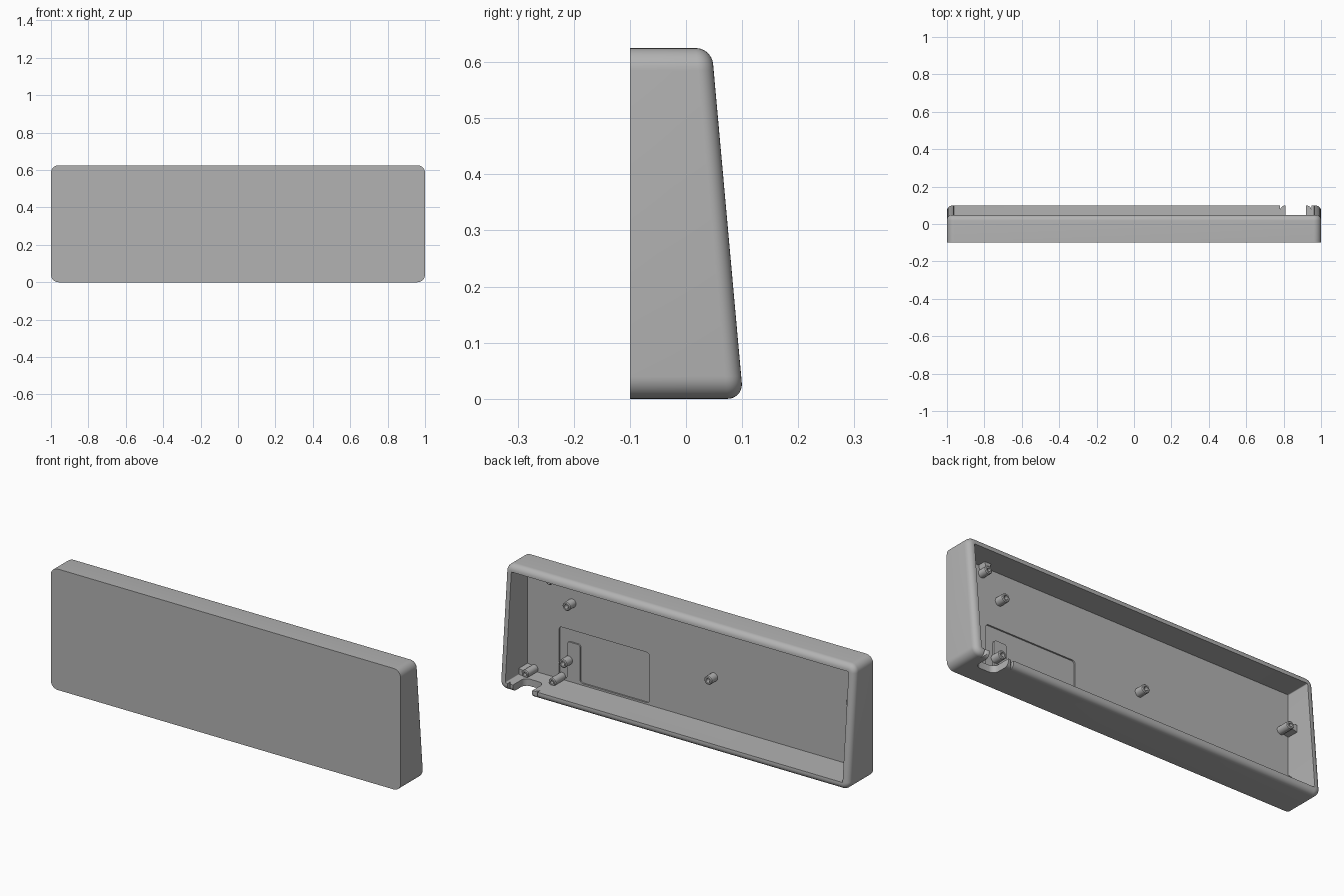
import bpy, bmesh, math
from mathutils import Vector

if "Cube" in bpy.data.objects:
    bpy.data.objects.remove(bpy.data.objects["Cube"], do_unlink=True)

grey = bpy.data.materials.new("plain_grey")
grey.use_nodes = True
GREY = (0.45, 0.45, 0.45, 1)
grey.diffuse_color = GREY
grey.node_tree.nodes["Principled BSDF"].inputs["Base Color"].default_value = GREY

H = 0.625        # height
WALL = 0.036     # wall thickness
CORNER = 0.04    # outer corner radius
RIM = 0.028      # rounding of the rim
BACK, FLOOR = -0.1, -0.085


def finish(bm, name):
    bmesh.ops.recalc_face_normals(bm, faces=bm.faces)
    mesh = bpy.data.meshes.new(name)
    bm.to_mesh(mesh)
    bm.free()
    mesh.materials.append(grey)
    ob = bpy.data.objects.new(name, mesh)
    bpy.context.collection.objects.link(ob)
    return ob


def smooth(ob):
    bpy.ops.object.select_all(action='DESELECT')
    ob.select_set(True)
    bpy.context.view_layer.objects.active = ob
    bpy.ops.object.shade_smooth_by_angle(angle=math.radians(35))


def skin(bm, rings, cap=True):
    """Bridge a list of equal closed rings and cap both ends."""
    rings = [[bm.verts.new(p) for p in r] for r in rings]
    n = len(rings[0])
    for a, b in zip(rings, rings[1:]):
        for i in range(n):
            j = (i + 1) % n
            bm.faces.new((a[i], a[j], b[j], b[i]))
    if cap:
        bm.faces.new(rings[0])
        bm.faces.new(rings[-1])


def prism(name, points, lo, hi, along, radius=0):
    """Extrude a 2D outline along y or z, rounding its corners."""
    def place(p, t):
        return Vector((p[0], t, p[1])) if along == 'y' else Vector((p[0], p[1], t))
    bm = bmesh.new()
    skin(bm, [[place(p, t) for p in points] for t in (lo, hi)])
    if radius:
        axis = place((0, 0), 1)
        edges = [e for e in bm.edges
                 if abs((e.verts[0].co - e.verts[1].co).normalized().dot(axis)) > 0.99]
        bmesh.ops.bevel(bm, geom=edges, offset=radius, segments=5,
                        profile=0.5, affect='EDGES')
    return finish(bm, name)


def cut(target, cutter):
    cutter.hide_render = True
    mod = target.modifiers.new("cut", 'BOOLEAN')
    mod.object, mod.operation, mod.solver = cutter, 'DIFFERENCE', 'EXACT'
    bpy.context.view_layer.objects.active = target
    bpy.ops.object.modifier_apply(modifier=mod.name)
    bpy.data.objects.remove(cutter, do_unlink=True)


# Tray: open box with a sloping, rounded rim
def outline(inset, height):
    ring = []
    for k, (sx, sz) in enumerate(((1, 1), (-1, 1), (-1, -1), (1, -1))):
        for i in range(9):
            a = (k + i / 8) * math.pi / 2
            x = sx * (1 - CORNER) + (CORNER - inset) * math.cos(a)
            z = H / 2 + sz * (H / 2 - CORNER) + (CORNER - inset) * math.sin(a)
            ring.append((x, height(z), z))
    return ring


def slope(z, drop=0):
    return 0.102 - 0.09 * z - drop


rings = [outline(0, lambda z: BACK)]
for i in range(8):
    a = i / 7 * math.pi / 2
    drop = RIM * (1 - math.sin(a))
    rings.append(outline(RIM * (1 - math.cos(a)), lambda z: slope(z, drop)))
rings += [outline(WALL, slope), outline(WALL, lambda z: FLOOR)]
bm = bmesh.new()
skin(bm, rings)
tray = finish(bm, "tray")

# Cable notch in the lower wall, with rounded shoulders
L, R, RAD, TOP, DEEP = 0.81, 0.92, 0.03, 0.1, 0.0
half = [(0, 0.15)]
arc = [i / 6 * math.pi / 2 for i in range(7)]
left = [(L - RAD * math.sin(a), TOP - RAD + RAD * math.cos(a)) for a in reversed(arc)]
low = [(L + RAD * (1 - math.cos(a)), DEEP + RAD * (1 - math.sin(a))) for a in arc]
side = [(L - RAD, 0.15)] + left + low
mirror = [(L + R - x, y) for x, y in reversed(side)]
cut(tray, prism("notch_cutter", side + mirror, -0.1, 0.07, 'z'))

# Shallow floor recess, leaving an island for one post
recess = [(0.27, 0.045), (0.27, 0.305), (0.785, 0.305), (0.785, 0.045),
          (0.74, 0.045), (0.74, 0.24), (0.665, 0.24), (0.665, 0.045)]
cut(tray, prism("recess_cutter", recess, FLOOR - 0.008, 0, 'y', 0.015))
smooth(tray)


# Hollow screw posts standing on the floor
def post(name, x, z, tip, r=0.022, hole=0.011):
    profile = ((r, FLOOR - 0.004), (r, tip - 0.004), (r - 0.004, tip),
               (hole, tip), (hole, FLOOR + 0.01))
    bm = bmesh.new()
    n = 24
    skin(bm, [[(x + q * math.cos(i * math.tau / n), y, z + q * math.sin(i * math.tau / n))
               for i in range(n)] for q, y in profile])
    smooth(finish(bm, name))


for i, (x, z) in enumerate(((0.71, 0.445), (0.73, 0.145), (-0.10, 0.28))):
    post(f"floor_post_{i + 1}", x, z, -0.035)


# Wall posts, each tied to the nearest wall by a flared web
walls = ((0.81, 0.55, 0, 1, -0.035), (-0.92, 0.39, -1, 0, -0.015),
         (-0.92, 0.11, -1, 0, -0.015), (0.925, 0.05, 1, 0, -0.005),
         (0.77, 0.05, 0, -1, -0.005))
for i, (x, z, dx, dz, tip) in enumerate(walls):
    post(f"wall_post_{i + 1}", x, z, tip, 0.02, 0.009)
    reach = 1 - WALL / 2 - abs(x) if dx else (H - WALL / 2 - z if dz > 0 else z - WALL / 2)
    shape = [(x + dx * d - dz * w, z + dz * d + dx * w)
             for d, w in ((0.014, -0.012), (reach, -0.022), (reach, 0.022), (0.014, 0.012))]
    prism(f"post_web_{i + 1}", shape, FLOOR - 0.004, tip - 0.008, 'y')
